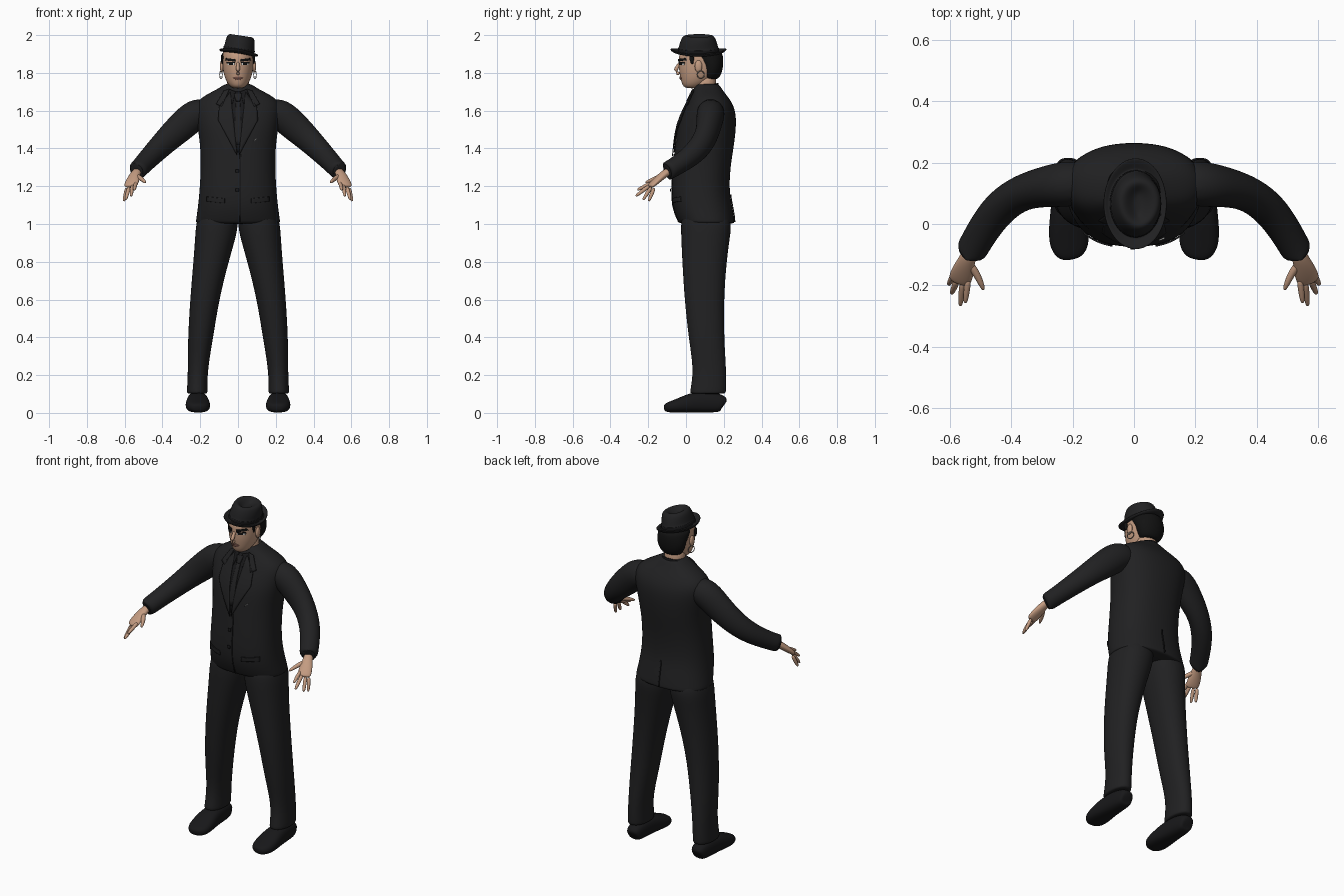
import bpy, bmesh, math
from mathutils import Vector
from mathutils.bvhtree import BVHTree

cube = bpy.data.objects.get("Cube")
if cube:
    bpy.data.objects.remove(cube, do_unlink=True)


def material(name, r, g, b):
    m = bpy.data.materials.new(name)
    m.use_nodes = True
    m.diffuse_color = (r, g, b, 1)
    node = next(n for n in m.node_tree.nodes if n.type == 'BSDF_PRINCIPLED')
    node.inputs["Base Color"].default_value = (r, g, b, 1)
    node.inputs["Roughness"].default_value = 0.8
    return m


SUIT = material("suit_charcoal", .015, .015, .016)
SHIRT = material("shirt_black", .009, .009, .01)
HAIR = material("hair_black", .006, .006, .006)
SKIN = material("skin", .55, .33, .22)
LIPS = material("lips", .36, .17, .13)
WHITE = material("white", .7, .7, .68)
METAL = material("earring_metal", .35, .3, .26)


def finish(name, bm, mat, levels=2):
    bmesh.ops.recalc_face_normals(bm, faces=bm.faces)
    me = bpy.data.meshes.new(name)
    bm.to_mesh(me)
    bm.free()
    me.materials.append(mat)
    ob = bpy.data.objects.new(name, me)
    bpy.context.collection.objects.link(ob)
    for p in me.polygons:
        p.use_smooth = True
    if levels:
        sub = ob.modifiers.new("smooth", 'SUBSURF')
        sub.levels = sub.render_levels = levels
    return ob


def skin_loops(name, loops, mat, levels=2):
    """Bridge closed loops of points and cap both ends."""
    bm = bmesh.new()
    rows = [[bm.verts.new(p) for p in loop] for loop in loops]
    n = len(rows[0])
    for a, b in zip(rows, rows[1:]):
        for i in range(n):
            j = (i + 1) % n
            bm.faces.new((a[i], a[j], b[j], b[i]))
    bm.faces.new(rows[0])
    bm.faces.new(rows[-1])
    return finish(name, bm, mat, levels)


def oval(c, u, v, n=16, power=2.0):
    """Superellipse loop around c with half axes u and v."""
    pts = []
    for i in range(n):
        a = 2 * math.pi * i / n
        cs, sn = math.cos(a), math.sin(a)
        pts.append(c + u * math.copysign(abs(cs) ** (2 / power), cs)
                   + v * math.copysign(abs(sn) ** (2 / power), sn))
    return pts


def stack(name, rings, mat, cx=0, slope=0, power=2.0, n=16):
    """Level rings: z, half width, front y, back y, optional x offset."""
    loops = []
    for z, rx, y0, y1, *x in rings:
        c = Vector((cx + (x[0] if x else 0), (y0 + y1) / 2, z))
        h = (y1 - y0) / 2
        loops.append(oval(c, Vector((rx, 0, 0)), Vector((0, h, slope * h)), n, power))
    return skin_loops(name, loops, mat)


def tube(name, rings, mat, s=1, power=2.0, n=12):
    """Rings across a path: x, y, z, half width, optional half height."""
    pts = [Vector((s * r[0], r[1], r[2])) for r in rings]
    loops = []
    for i, r in enumerate(rings):
        t = (pts[min(i + 1, len(pts) - 1)] - pts[max(i - 1, 0)]).normalized()
        u = t.cross(Vector((0, 0, 1))).normalized()
        loops.append(oval(pts[i], u * r[3], u.cross(t) * r[-1], n, power))
    return skin_loops(name, loops, mat)


def surface(ob):
    bpy.context.view_layer.update()
    return BVHTree.FromObject(ob, bpy.context.evaluated_depsgraph_get())


def patch(name, tree, corners, mat, lift=.004, s=1, side=-1, n=8):
    """Thin plate laid on a surface, from four (x, z) corners."""
    a, b, c, d = [Vector((s * x, z)) for x, z in corners]
    bm = bmesh.new()
    grid = []
    for i in range(n + 1):
        row = []
        for j in range(n + 1):
            p = a.lerp(b, i / n).lerp(d.lerp(c, i / n), j / n)
            hit = tree.ray_cast(Vector((p.x, side * 2, p.y)), Vector((0, -side, 0)))[0]
            y = hit.y if hit else .1
            row.append(bm.verts.new((p.x, y + side * lift, p.y)))
        grid.append(row)
    for i in range(n):
        for j in range(n):
            bm.faces.new((grid[i][j], grid[i + 1][j], grid[i + 1][j + 1], grid[i][j + 1]))
    ob = finish(name, bm, mat, 0)
    sol = ob.modifiers.new("thickness", 'SOLIDIFY')
    sol.thickness, sol.offset = .005, 0
    return ob


def box(x, z, w, h):
    return [(x - w, z + h), (x + w, z + h), (x + w, z - h), (x - w, z - h)]


def ball(name, c, scale, mat):
    bm = bmesh.new()
    bmesh.ops.create_uvsphere(bm, u_segments=16, v_segments=10, radius=1)
    for v in bm.verts:
        v.co = Vector(c) + Vector(v.co[k] * scale[k] for k in range(3))
    return finish(name, bm, mat, 0)


# Jacket body
jacket = stack("jacket", [
    (1.0, .225, -.035, .258), (1.008, .227, -.04, .26), (1.08, .216, -.072, .25),
    (1.17, .206, -.079, .23), (1.3, .199, -.07, .236), (1.42, .202, -.06, .257),
    (1.52, .218, -.047, .268), (1.6, .23, -.014, .265), (1.655, .22, .015, .238),
    (1.695, .15, .035, .205), (1.725, .09, .042, .185), (1.745, .07, .055, .172)],
    SUIT, power=2.3, n=20)
body = surface(jacket)

# Shirt front, tie and jacket trim
patch("shirt_front", body, [(-.05, 1.7), (.05, 1.7), (.005, 1.38), (-.005, 1.38)], SHIRT, .002)
patch("tie", body, [(-.011, 1.66), (.011, 1.66), (.02, 1.42), (-.02, 1.42)], SUIT, .006)
patch("tie_knot", body, [(-.02, 1.69), (.02, 1.69), (.011, 1.65), (-.011, 1.65)], SUIT, .01)
patch("front_edge", body, box(.012, 1.19, .003, .18), SHIRT, .002)
patch("back_vent", body, box(.0, 1.085, .003, .075), SHIRT, .003, side=1)
patch("lapel_pin", body, [(.082, 1.437), (.086, 1.437), (.1, 1.452), (.094, 1.453)], WHITE, .007)
for z in (1.28, 1.18):
    patch("jacket_button", body, box(-.004, z, .008, .008), SHIRT, .007, n=3)
for s in (1, -1):
    patch("lapel", body, [(.04, 1.7), (.1, 1.62), (.105, 1.55), (.004, 1.36)], SUIT, .009, s)
    patch("upper_lapel", body, [(.045, 1.715), (.075, 1.705), (.115, 1.635), (.085, 1.62)], SUIT, .009, s)
    patch("collar_wing", body, [(.012, 1.7), (.05, 1.715), (.055, 1.65), (.03, 1.635)], SHIRT, .008, s)
    patch("pocket_flap", body, [(.07, 1.135), (.165, 1.145), (.165, 1.12), (.07, 1.11)], SUIT, .005, s)

# Shirt collar
stack("shirt_collar", [(1.68, .088, .03, .18), (1.72, .078, .036, .175),
                       (1.733, .07, .04, .172), (1.72, .062, .048, .165)], SHIRT, slope=.3)

for s in (1, -1):
    # Sleeve
    tube("sleeve", [
        (.14, .135, 1.60, .07, .07), (.225, .13, 1.585, .078, .086), (.29, .122, 1.525, .068, .083),
        (.365, .105, 1.457, .06, .073), (.43, .062, 1.392, .06, .064), (.48, .0, 1.34, .056, .056),
        (.522, -.072, 1.295, .052, .05), (.537, -.1, 1.28, .053, .051),
        (.54, -.105, 1.277, .051, .049), (.532, -.09, 1.284, .03, .03)], SUIT, s, n=14)
    # Hand
    tube("palm", [(.53, -.085, 1.285, .026, .022), (.545, -.118, 1.262, .028, .021),
                  (.556, -.15, 1.235, .038, .019), (.568, -.183, 1.205, .04, .015),
                  (.572, -.193, 1.196, .03, .01)], SKIN, s)
    knuckles = [(.54, -.178, 1.22), (.558, -.187, 1.207), (.576, -.183, 1.197), (.588, -.168, 1.192)]
    tips = [(.55, -.258, 1.18), (.566, -.267, 1.147), (.595, -.228, 1.127), (.604, -.198, 1.12)]
    for name, a, b in zip(("index", "middle", "ring", "little"), knuckles, tips):
        a, b = Vector(a), Vector(b)
        rings = [(*a.lerp(b, t), r) for t, r in ((0, .011), (.45, .0115), (.85, .009), (1, .005))]
        tube(name + "_finger", rings, SKIN, s, n=8)
    tube("thumb", [(.54, -.125, 1.257, .014), (.517, -.155, 1.243, .014),
                   (.5, -.19, 1.23, .011), (.489, -.217, 1.218, .006)], SKIN, s, n=8)

    # Trouser leg
    stack("trouser_leg", [
        (.1, .054, .022, .21, .216), (.108, .056, .018, .214, .216), (.2, .053, .036, .215, .214),
        (.3, .059, .028, .21, .207), (.4, .068, .012, .204, .198), (.6, .078, -.01, .202, .177),
        (.8, .095, -.022, .217, .143), (.93, .11, -.028, .235, .119),
        (1.0, .114, -.03, .245, .111), (1.08, .1, -.02, .22, .1)],
        SUIT, power=2.2).scale.x = s

    # Shoe
    tube("shoe", [
        (.214, .203, .042, .03, .032), (.214, .195, .05, .045, .048), (.214, .12, .058, .053, .058),
        (.214, .04, .056, .06, .056), (.213, -.02, .043, .068, .043), (.211, -.07, .033, .066, .033),
        (.206, -.1, .028, .05, .026), (.203, -.116, .025, .025, .016)], SHIRT, s, power=2.6)

# Head and neck
stack("neck", [(1.66, .062, .05, .165), (1.72, .06, .045, .16), (1.8, .062, .05, .165)], SKIN)
head = stack("head", [
    (1.718, .022, .005, .06), (1.728, .042, -.016, .09), (1.75, .06, -.026, .125),
    (1.785, .075, -.034, .16), (1.82, .082, -.04, .178), (1.86, .085, -.04, .186),
    (1.9, .085, -.04, .186), (1.945, .07, -.01, .165)], SKIN)
face = surface(head)
tube("nose", [(0, -.028, 1.86, .008), (0, -.044, 1.835, .01), (0, -.058, 1.81, .014),
              (0, -.05, 1.798, .013), (0, -.032, 1.795, .008)], SKIN, n=8)
patch("upper_lip", face, [(-.014, 1.781), (.014, 1.781), (.026, 1.774), (-.026, 1.774)], LIPS, .003)
patch("lower_lip", face, [(-.024, 1.772), (.024, 1.772), (.012, 1.764), (-.012, 1.764)], LIPS, .003)
for s in (1, -1):
    patch("eyebrow", face, [(.014, 1.872), (.062, 1.878), (.066, 1.866), (.014, 1.86)], HAIR, .004, s)
    patch("eye_white", face, box(.037, 1.848, .018, .006), WHITE, .001, s)
    patch("eye_iris", face, box(.036, 1.849, .011, .007), HAIR, .003, s)
    patch("eyelid", face, [(.018, 1.857), (.058, 1.857), (.06, 1.85), (.016, 1.852)], HAIR, .003, s)
    ball("ear", (s * .086, .066, 1.835), (.01, .02, .032), SKIN)
    tube("sideburn", [(.084, .028, 1.9, .008, .014), (.0845, .03, 1.87, .007, .014),
                      (.083, .034, 1.845, .004, .006)], HAIR, s, n=8)
    # Hoop earring
    bpy.ops.mesh.primitive_torus_add(major_radius=.02, minor_radius=.0025, major_segments=24,
                                     minor_segments=6, location=(s * .09, .078, 1.79),
                                     rotation=(0, math.pi / 2, s * .35))
    hoop = bpy.context.object
    hoop.name = "earring"
    hoop.data.materials.append(METAL)
    bpy.ops.object.shade_smooth()

# Hair around the back of the head
stack("hair", [(1.765, .05, .09, .165), (1.778, .066, .085, .18), (1.81, .083, .08, .194),
               (1.85, .09, .07, .199), (1.885, .091, .02, .199), (1.92, .086, .0, .19)], HAIR)

# Hat: curled brim, band, crown with a pinched dent
profile = [(.078, .108, -.006), (.1, .142, -.008), (.107, .152, .002), (.104, .149, .008),
           (.088, .122, .0), (.083, .11, .004), (.084, .109, .026), (.081, .106, .028),
           (.08, .101, .05), (.075, .09, .08), (.062, .076, .094), (.044, .06, .091),
           (.02, .04, .072), (.008, .02, .068)]
loops = []
for rx, ry, z in profile:
    loop = oval(Vector((0, 0, z)), Vector((rx, 0, 0)), Vector((0, ry, 0)), 20)
    for p in loop:
        if rx > .086:
            p.z += .016 * (p.y / .15) ** 2
        elif z > .05:
            p.x *= 1 + 1.3 * p.y
    loops.append(loop)
hat = skin_loops("hat", loops, SUIT)
hat.location = (.003, .066, 1.906)
hat.rotation_euler = (0, .15, 0)
band = [[p * 1 for p in oval(Vector((0, 0, z)), Vector((r, 0, 0)), Vector((0, r + .026, 0)), 20)]
        for r, z in ((.084, .004), (.0855, .006), (.0855, .024), (.083, .026))]
ribbon = skin_loops("hat_band", band, SHIRT)
ribbon.location, ribbon.rotation_euler = hat.location, hat.rotation_euler
